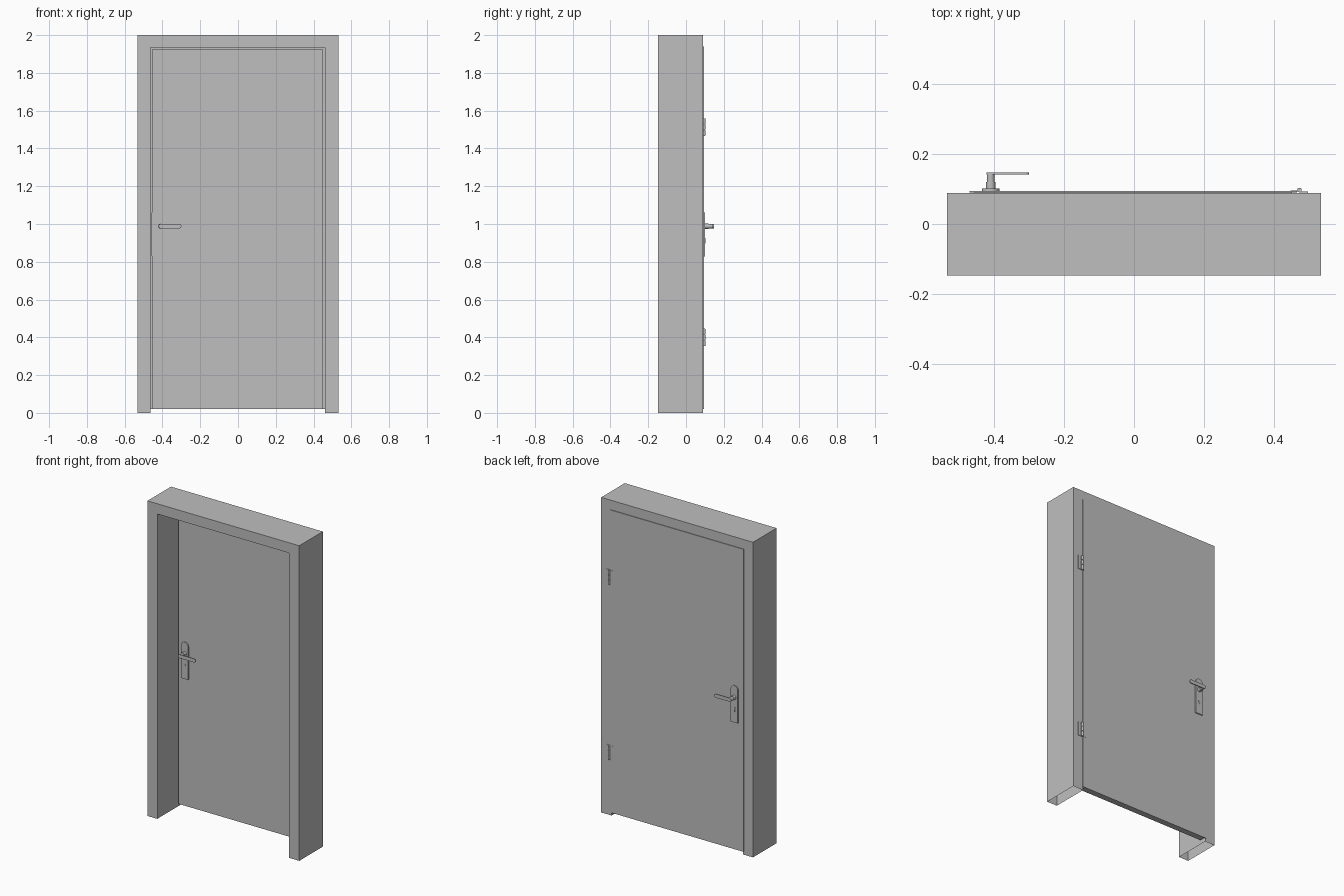
import bpy, bmesh, math
from mathutils import Matrix

if "Cube" in bpy.data.objects:
    bpy.data.objects.remove(bpy.data.objects["Cube"])

grey = bpy.data.materials.new("plain grey")
grey.diffuse_color = (0.52, 0.52, 0.52, 1)
grey.use_nodes = True
grey.node_tree.nodes["Principled BSDF"].inputs["Base Color"].default_value = grey.diffuse_color


def finish(name, bm, smooth=False):
    bmesh.ops.recalc_face_normals(bm, faces=bm.faces)
    me = bpy.data.meshes.new(name)
    bm.to_mesh(me)
    bm.free()
    ob = bpy.data.objects.new(name, me)
    bpy.context.collection.objects.link(ob)
    me.materials.append(grey)
    if smooth:
        bpy.ops.object.select_all(action='DESELECT')
        ob.select_set(True)
        bpy.context.view_layer.objects.active = ob
        bpy.ops.object.shade_smooth_by_angle(angle=math.radians(35))
    return ob


def prism(name, outline, y0, y1, smooth=False, open_bottom=False):
    """Extrude an x-z outline along y."""
    bm = bmesh.new()
    face = bm.faces.new([bm.verts.new((x, y0, z)) for x, z in outline])
    ext = bmesh.ops.extrude_face_region(bm, geom=[face], use_keep_orig=True)
    moved = [v for v in ext["geom"] if isinstance(v, bmesh.types.BMVert)]
    bmesh.ops.translate(bm, verts=moved, vec=(0, y1 - y0, 0))
    ob = None
    bmesh.ops.recalc_face_normals(bm, faces=bm.faces)
    if open_bottom:
        low = [f for f in bm.faces if all(abs(v.co.z) < 1e-5 for v in f.verts)]
        bmesh.ops.delete(bm, geom=low, context='FACES')
    return finish(name, bm, smooth)


def box(name, x0, x1, y0, y1, z0, z1):
    return prism(name, [(x0, z0), (x1, z0), (x1, z1), (x0, z1)], y0, y1)


def rod(name, centre, r, length, axis, sides=20):
    bm = bmesh.new()
    bmesh.ops.create_cone(bm, cap_ends=True, segments=sides, radius1=r, radius2=r, depth=length)
    if axis == 'Y':
        bmesh.ops.rotate(bm, verts=bm.verts, matrix=Matrix.Rotation(math.pi / 2, 3, 'X'))
    bmesh.ops.translate(bm, verts=bm.verts, vec=centre)
    return finish(name, bm, True)


def arc(cx, cz, r, a0, a1, n=12):
    angles = [math.radians(a0 + (a1 - a0) * i / n) for i in range(n + 1)]
    return [(cx + r * math.cos(a), cz + r * math.sin(a)) for a in angles]


# Hollow frame, open underneath
W, L, R, T = 0.533, -0.464, 0.46, 1.935
prism("door_frame", [(-W, 0), (L, 0), (L, T), (R, T), (R, 0), (W, 0), (W, 2), (-W, 2)],
      -0.147, 0.089, open_bottom=True)

# Leaf: thick core with a thin overlapping back skin
FRONT, BACK = 0.055, 0.094
box("door_core", -0.455, 0.451, FRONT, 0.09, 0.02, 1.925)
box("door_skin", -0.469, 0.465, 0.09, BACK, 0.02, 1.94)
box("lock_strip", -0.458, -0.455, 0.062, 0.082, 0.83, 1.06)

# Handle set on each side: arched plate, neck, flat lever and lock cylinder
HX, HZ = -0.409, 0.988
for side, face, d in (("front", FRONT, -1), ("back", BACK, 1)):
    plate = [(HX - 0.025, 0.828), (HX + 0.025, 0.828)] + arc(HX, 1.036, 0.025, 0, 180)
    prism(side + "_handle_plate", plate, face, face + d * 0.007, True)
    rod(side + "_handle_collar", (HX, face + d * 0.016, HZ), 0.0135, 0.02, 'Y')
    rod(side + "_handle_neck", (HX, face + d * 0.036, HZ), 0.011, 0.022, 'Y')
    lever = arc(HX, HZ, 0.0115, 90, 270) + arc(-0.311, HZ, 0.0115, -90, 90)
    prism(side + "_lever", lever, face + d * 0.047, face + d * 0.053, True)
    key = arc(HX, 0.919, 0.008, -50, 230) + [(HX - 0.004, 0.896), (HX + 0.004, 0.896)]
    prism(side + "_lock_cylinder", key, face + d * 0.006, face + d * 0.009, True)

# Hinges: two thin leaves and a three-part knuckle
for label, z in (("lower", 0.4), ("upper", 1.513)):
    box(label + "_hinge_door_leaf", 0.447, 0.472, 0.093, 0.0955, z - 0.045, z + 0.045)
    box(label + "_hinge_frame_leaf", 0.472, 0.497, 0.088, 0.092, z - 0.045, z + 0.045)
    for k in (-1, 0, 1):
        rod(f"{label}_hinge_knuckle_{k + 2}", (0.472, 0.097, z + k * 0.031), 0.0065, 0.028, 'Z', 16)
    rod(label + "_hinge_pin", (0.472, 0.097, z), 0.004, 0.092, 'Z', 12)
